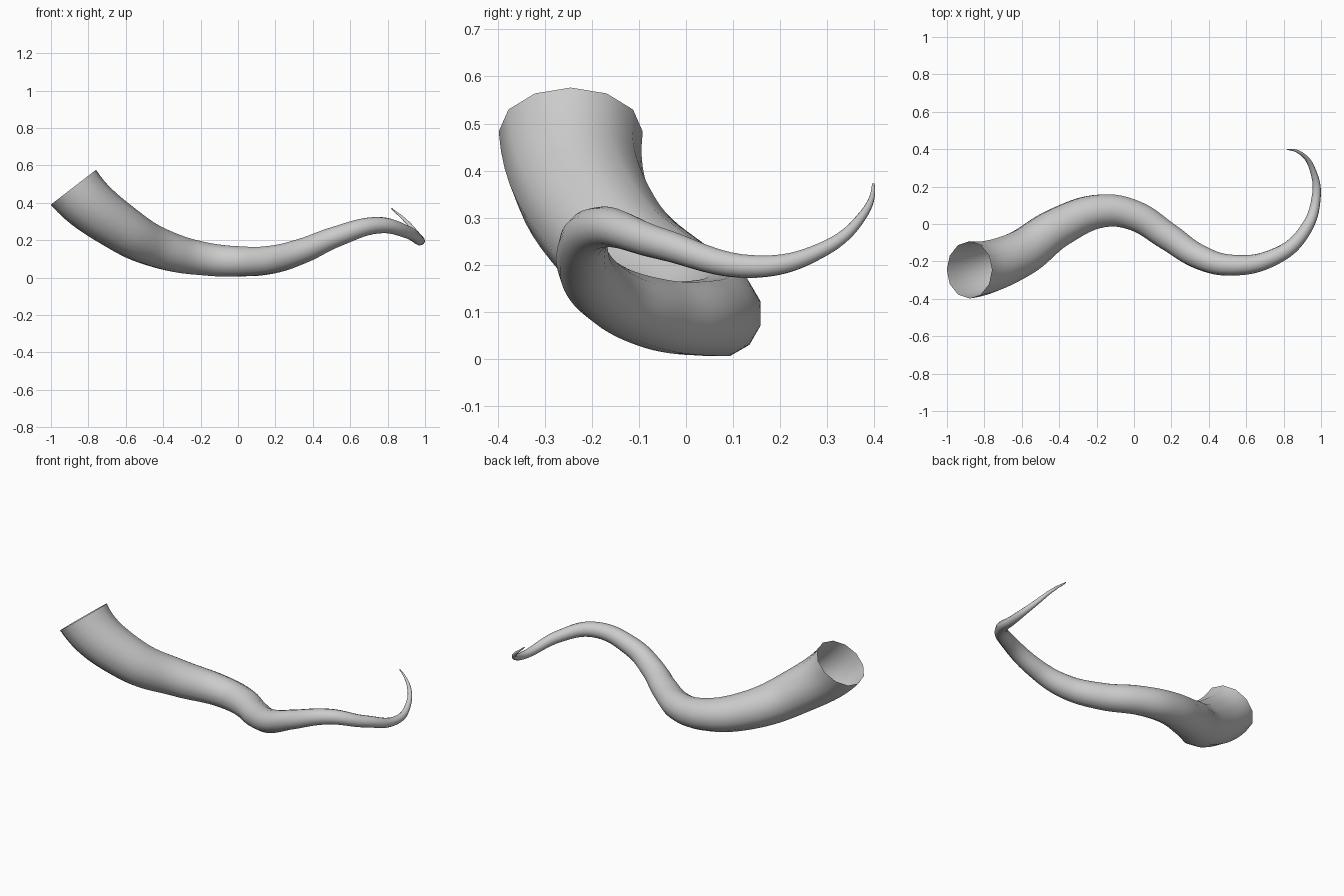
import bpy
from mathutils import Vector

if "Cube" in bpy.data.objects:
    bpy.data.objects.remove(bpy.data.objects["Cube"])

# Winding centre line of the horn: x, y, z, radius
PATH = [
    (-0.88, -0.245, 0.483, 0.153),
    (-0.62, -0.165, 0.262, 0.128),
    (-0.40, -0.015, 0.150, 0.108),
    (-0.17, 0.070, 0.099, 0.091),
    (0.00, 0.046, 0.087, 0.083),
    (0.18, -0.066, 0.096, 0.076),
    (0.35, -0.176, 0.145, 0.067),
    (0.52, -0.220, 0.217, 0.056),
    (0.75, -0.176, 0.280, 0.044),
    (0.90, -0.055, 0.245, 0.034),
    (0.975, 0.150, 0.196, 0.024),
    (0.955, 0.290, 0.232, 0.016),
    (0.90, 0.372, 0.300, 0.010),
    (0.82, 0.398, 0.371, 0.003),
]

# Tapered tube with a 12-sided section, open at the wide mouth
curve = bpy.data.curves.new("horn", 'CURVE')
curve.dimensions = '3D'
curve.bevel_depth = 1.0
curve.bevel_resolution = 4
curve.resolution_u = 8
curve.use_fill_caps = False
spline = curve.splines.new('BEZIER')
spline.bezier_points.add(len(PATH) - 1)
for point, (x, y, z, r) in zip(spline.bezier_points, PATH):
    point.co = (x, y, z)
    point.radius = r
    point.handle_left_type = point.handle_right_type = 'AUTO'

horn = bpy.data.objects.new("horn", curve)
bpy.context.collection.objects.link(horn)
bpy.context.view_layer.update()

# Mouth leaves straight down the x-z plane, tip curls back along -x
first, last = spline.bezier_points[0], spline.bezier_points[-1]
for p in (first, last):
    p.handle_left_type = p.handle_right_type = 'FREE'
first.handle_right = first.co + Vector((0.074, 0.0, -0.096))
first.handle_left = first.co - Vector((0.074, 0.0, -0.096))
last.handle_left = last.co + Vector((0.027, 0.001, -0.025))
last.handle_right = last.co - Vector((0.027, 0.001, -0.025))

# Turn into a smooth mesh
bpy.context.view_layer.objects.active = horn
horn.select_set(True)
bpy.ops.object.convert(target='MESH')
bpy.ops.object.shade_smooth()
